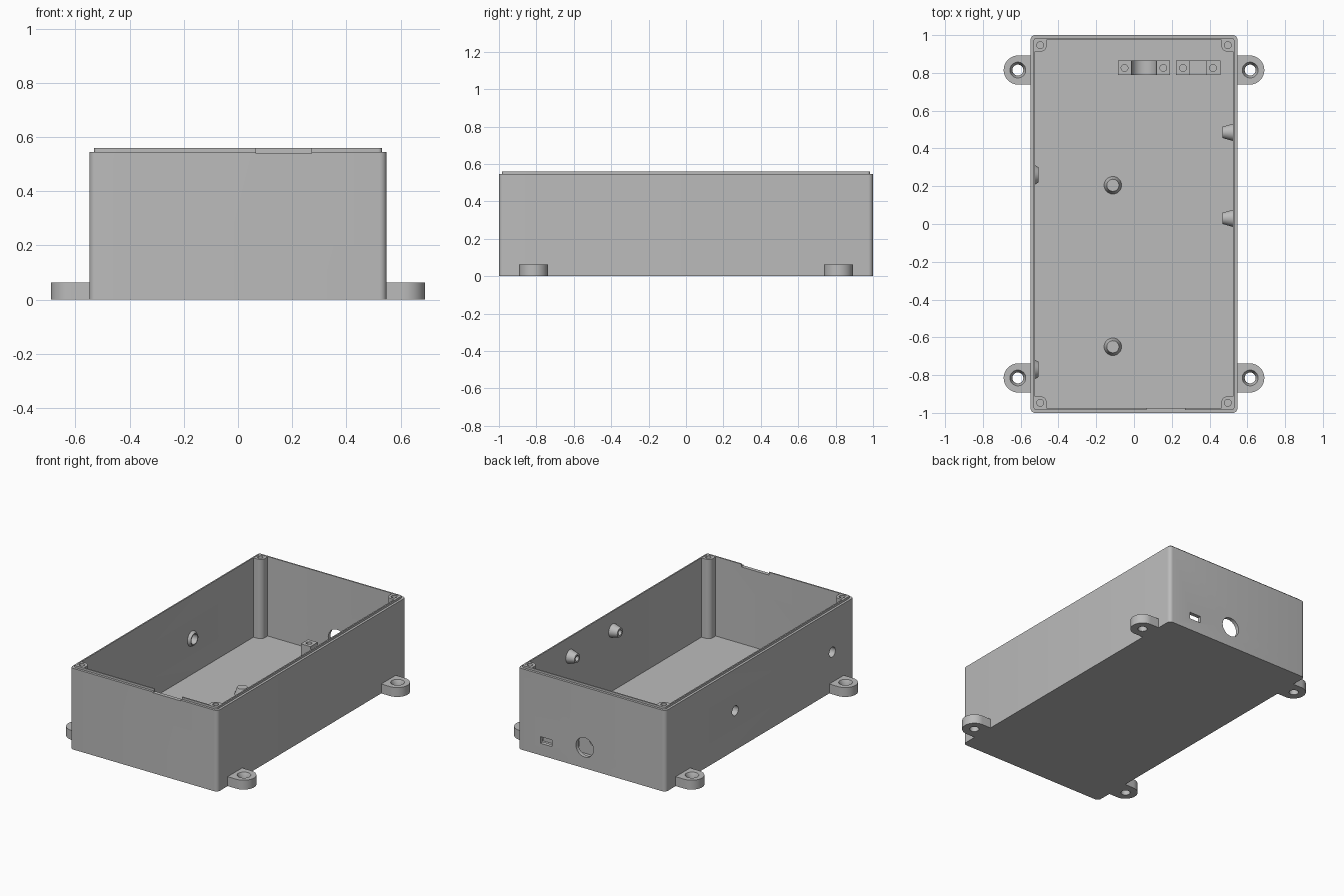
import bpy, bmesh, math
from mathutils import Matrix

cube = bpy.data.objects.get("Cube")
if cube:
    bpy.data.objects.remove(cube, do_unlink=True)

GREY = (0.5, 0.5, 0.5, 1.0)
grey = bpy.data.materials.new("matte_grey")
grey.use_nodes = True
grey.diffuse_color = GREY
grey.node_tree.nodes["Principled BSDF"].inputs["Base Color"].default_value = GREY

parts = []


def arc(cx, cy, r, start, end, n):
    """Points on an arc, angles in degrees."""
    return [(cx + r * math.cos(math.radians(start + (end - start) * i / n)),
             cy + r * math.sin(math.radians(start + (end - start) * i / n)))
            for i in range(n + 1)]


def circle(r, n=32):
    return arc(0, 0, r, 0, 360, n)[:-1]


def rounded_rect(hx, hy, r):
    pts = []
    for sx, sy, a in ((1, 1, 0), (-1, 1, 90), (-1, -1, 180), (1, -1, 270)):
        pts += arc(sx * (hx - r), sy * (hy - r), r, a, a + 90, 6)
    return pts


def loft(name, rings, matrix=None, cutter=False):
    """Skin a stack of (outline, height) rings and cap both ends."""
    bm = bmesh.new()
    loops = [[bm.verts.new((x, y, z)) for x, y in pts] for pts, z in rings]
    for a, b in zip(loops, loops[1:]):
        for i in range(len(a)):
            j = (i + 1) % len(a)
            bm.faces.new((a[i], a[j], b[j], b[i]))
    bm.faces.new(loops[0])
    bm.faces.new(loops[-1])
    if matrix:
        bm.transform(matrix)
    bmesh.ops.recalc_face_normals(bm, faces=bm.faces)
    mesh = bpy.data.meshes.new(name)
    bm.to_mesh(mesh)
    bm.free()
    obj = bpy.data.objects.new(name, mesh)
    bpy.context.collection.objects.link(obj)
    if cutter:
        obj.hide_render = True
    else:
        mesh.materials.append(grey)
        parts.append(obj)
    return obj


def cut(cutter, *targets):
    """Subtract the cutter from each target, then discard it."""
    for obj in targets:
        mod = obj.modifiers.new("cut", 'BOOLEAN')
        mod.operation = 'DIFFERENCE'
        mod.solver = 'EXACT'
        mod.object = cutter
        bpy.context.view_layer.objects.active = obj
        bpy.ops.object.modifier_apply(modifier=mod.name)
    bpy.data.objects.remove(cutter, do_unlink=True)


def drill(r, z0, z1, matrix, *targets):
    cut(loft("drill", [(circle(r), z0), (circle(r), z1)], matrix, True), *targets)


def box_cut(x0, x1, y0, y1, z0, z1, *targets):
    pts = [(x0, y0), (x1, y0), (x1, y1), (x0, y1)]
    cut(loft("slot", [(pts, z0), (pts, z1)], None, True), *targets)


def at(x, y, z):
    return Matrix.Translation((x, y, z))


ALONG_X = Matrix.Rotation(math.radians(90), 4, 'Y')
ALONG_Y = Matrix.Rotation(math.radians(90), 4, 'X')   # profile in x-z, depth to -y

# Open enclosure with stepped rim
FLOOR, TOP = 0.025, 0.559
outer = rounded_rect(0.548, 1.0, 0.025)
lip = rounded_rect(0.532, 0.984, 0.015)
inner = rounded_rect(0.523, 0.975, 0.008)
shell = loft("enclosure", [(outer, 0), (outer, 0.545), (lip, 0.545), (lip, TOP),
                           (inner, TOP), (inner, FLOOR)])

# Finger notch in the front rim, cable and switch openings in the back wall
box_cut(0.067, 0.271, -1.1, -0.95, 0.54, 0.7, shell)
CABLE_X, SWITCH_X = 0.053, 0.34
drill(0.065, -1.1, -0.95, at(CABLE_X, 0, 0.14) @ ALONG_Y, shell)
box_cut(SWITCH_X - 0.043, SWITCH_X + 0.043, 0.95, 1.1, 0.08, 0.125, shell)

# Bushings with through holes in the -x wall
for i, y in enumerate((0.26, -0.77)):
    m = at(-0.527, y, 0.265) @ ALONG_X
    bushing = loft(f"wall_bushing_{i + 1}", [(circle(0.053), 0), (circle(0.04), 0.022)], m)
    drill(0.033, -0.1, 0.1, m, shell, bushing)

# Blind bosses on the +x wall
for i, y in enumerate((0.485, 0.03)):
    m = at(0.527, y, 0.43) @ ALONG_X
    boss = loft(f"wall_boss_{i + 1}", [(circle(0.046), 0), (circle(0.03), -0.058)], m)
    drill(0.018, -0.1, -0.01, m, boss)

# Tapered floor studs
for i, y in enumerate((0.205, -0.65)):
    loft(f"floor_stud_{i + 1}", [(circle(0.048), 0.02), (circle(0.032), 0.07)],
         at(-0.112, y, 0))

# Corner screw posts and mounting ears, mirrored to all four corners
for sx, side in ((1, "left"), (-1, "right")):
    for sy, end in ((-1, "front"), (1, "back")):
        flip = Matrix.Diagonal((sx, sy, 1, 1))
        post_pts = ([(0.525, 0.977), (0.462, 0.977)]
                    + arc(0.497, 0.947, 0.035, 180, 270, 10) + [(0.525, 0.912)])
        post = loft(f"{end}_{side}_screw_post", [(post_pts, 0.02), (post_pts, 0.557)], flip)
        drill(0.018, 0.4, 0.6, at(sx * 0.497, sy * 0.947, 0), post)

        ear_pts = ([(0.54, 0.738)] + arc(0.613, 0.815, 0.077, -90, 90, 24)
                   + [(0.54, 0.892)])
        ear = loft(f"{end}_{side}_mounting_ear", [(ear_pts, 0), (ear_pts, 0.063)], flip)
        sink = loft("countersink", [(circle(0.029), -0.05), (circle(0.029), 0.035),
                                    (circle(0.042), 0.063), (circle(0.042), 0.1)],
                    at(sx * 0.615, sy * 0.815, 0), True)
        cut(sink, ear)

# Cable saddle and switch cradle on the floor by the back wall
H = 0.145
saddle_pts = ([(-0.085, 0.02), (-0.085, H)] + arc(CABLE_X, H, 0.066, 180, 360, 24)
              + [(0.19, H), (0.19, 0.02)])
cradle_pts = [(0.222, 0.02), (0.222, H), (0.297, H), (0.297, 0.08),
              (0.383, 0.08), (0.383, H), (0.458, H), (0.458, 0.02)]
for name, pts, holes in (("cable_saddle", saddle_pts, (-0.05, 0.155)),
                         ("switch_cradle", cradle_pts, (0.26, 0.418))):
    bracket = loft(name, [(pts, -0.865), (pts, -0.788)], ALONG_Y)
    for x in holes:
        drill(0.018, 0.05, 0.3, at(x, 0.826, 0), bracket)

# Smooth the round parts, keep the edges sharp
bpy.ops.object.select_all(action='DESELECT')
for obj in parts:
    obj.select_set(True)
bpy.context.view_layer.objects.active = shell
bpy.ops.object.shade_smooth_by_angle()
